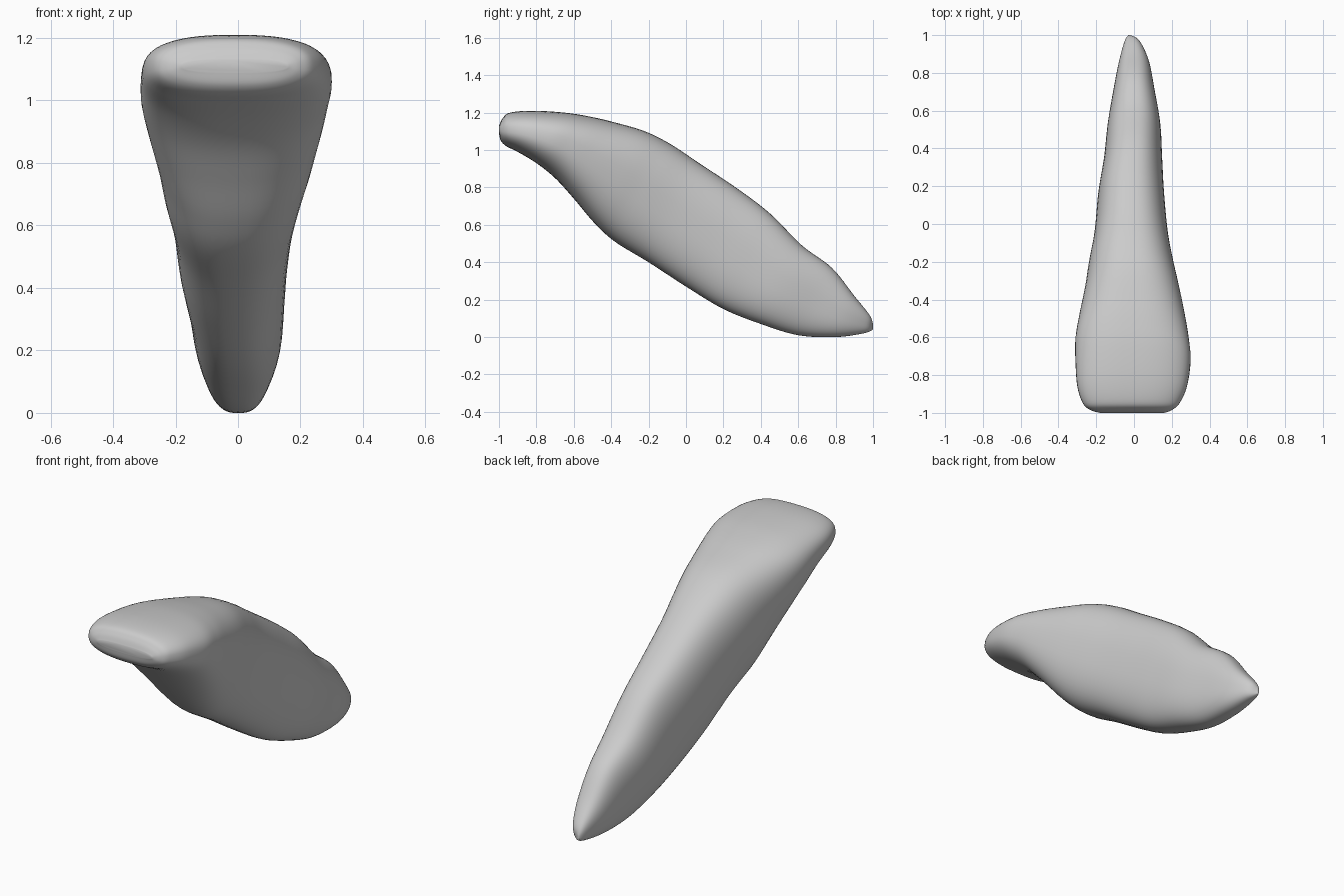
import bpy
import bmesh
import math
from mathutils import Vector

STEPS = 6      # rings between two neighbouring sections
SIDES = 56     # points around each ring

# Sections along the tooth in hundredths: lower y, z, upper y, z, least x, greatest x
SECTIONS = [
    (-100, 109, -100, 113, -18, 16),
    (-99, 105, -98, 117, -23, 20),
    (-96, 102, -94, 120, -27, 24),
    (-90, 99, -82, 121, -30, 28),
    (-80, 93, -65, 120, -31, 30),
    (-70, 85, -52, 118, -31, 29),
    (-60, 74, -39, 115, -29, 27),
    (-49, 61, -22, 110, -26, 24),
    (-38, 51, -8, 103, -24, 21),
    (-20, 40, 7, 93, -21, 18),
    (0, 27, 28, 79, -19, 16),
    (20, 15, 45, 66, -16, 15),
    (40, 7, 62, 49, -14, 14),
    (60, 1, 78, 37, -11, 11),
    (80, 0, 90, 22, -8, 8),
    (95, 2, 98, 12, -5, 3),
    (100, 4, 100, 7, -3, -2),
]


def remove_default_cube():
    cube = bpy.data.objects.get("Cube")
    if cube:
        bpy.data.objects.remove(cube, do_unlink=True)


def make_material(name, colour):
    material = bpy.data.materials.new(name)
    material.use_nodes = True
    material.diffuse_color = colour
    shader = material.node_tree.nodes["Principled BSDF"]
    shader.inputs["Base Color"].default_value = colour
    return material


def smooth_value(before, start, end, after, t):
    """Catmull-Rom interpolation of one number."""
    slope_in = (end - before) / 2
    slope_out = (after - start) / 2
    rise = end - start
    cubic = slope_in + slope_out - 2 * rise
    square = 3 * rise - 2 * slope_in - slope_out
    return ((cubic * t + square) * t + slope_in) * t + start


def smooth_sections(sections):
    padded = [sections[0]] + sections + [sections[-1]]
    result = []
    for group in zip(padded, padded[1:], padded[2:], padded[3:]):
        for step in range(STEPS):
            t = step / STEPS
            result.append([smooth_value(*values, t) for values in zip(*group)])
    result.append(sections[-1])
    return result


def rounded(value, power):
    return math.copysign(abs(value) ** power, value)


def ring_points(section):
    """Rounded-box outline spanning the lower and upper edge of a section."""
    low_y, low_z, high_y, high_z, least_x, most_x = [v / 100 for v in section]
    low = Vector((0, low_y, low_z))
    high = Vector((0, high_y, high_z))
    middle_x = (least_x + most_x) / 2
    half_width = (most_x - least_x) / 2
    power = 0.8
    for i in range(SIDES):
        angle = math.tau * i / SIDES
        height = (1 + rounded(math.sin(angle), power)) / 2
        point = low.lerp(high, height)
        point.x = middle_x + half_width * rounded(math.cos(angle), power)
        yield point


def build_tooth(material):
    bm = bmesh.new()
    rings = [[bm.verts.new(p) for p in ring_points(s)]
             for s in smooth_sections(SECTIONS)]
    # Skin between neighbouring rings
    for first, second in zip(rings, rings[1:]):
        for i in range(SIDES):
            j = (i + 1) % SIDES
            bm.faces.new((first[i], first[j], second[j], second[i]))
    # Close the biting edge and the root tip
    bm.faces.new(rings[0])
    bm.faces.new(rings[-1])
    bmesh.ops.recalc_face_normals(bm, faces=bm.faces)

    mesh = bpy.data.meshes.new("tooth")
    bm.to_mesh(mesh)
    bm.free()
    mesh.materials.append(material)
    tooth = bpy.data.objects.new("tooth", mesh)
    bpy.context.collection.objects.link(tooth)
    bpy.context.view_layer.objects.active = tooth
    tooth.select_set(True)
    bpy.ops.object.shade_smooth_by_angle(angle=math.radians(60))


remove_default_cube()
build_tooth(make_material("light grey enamel", (0.6, 0.6, 0.6, 1)))
